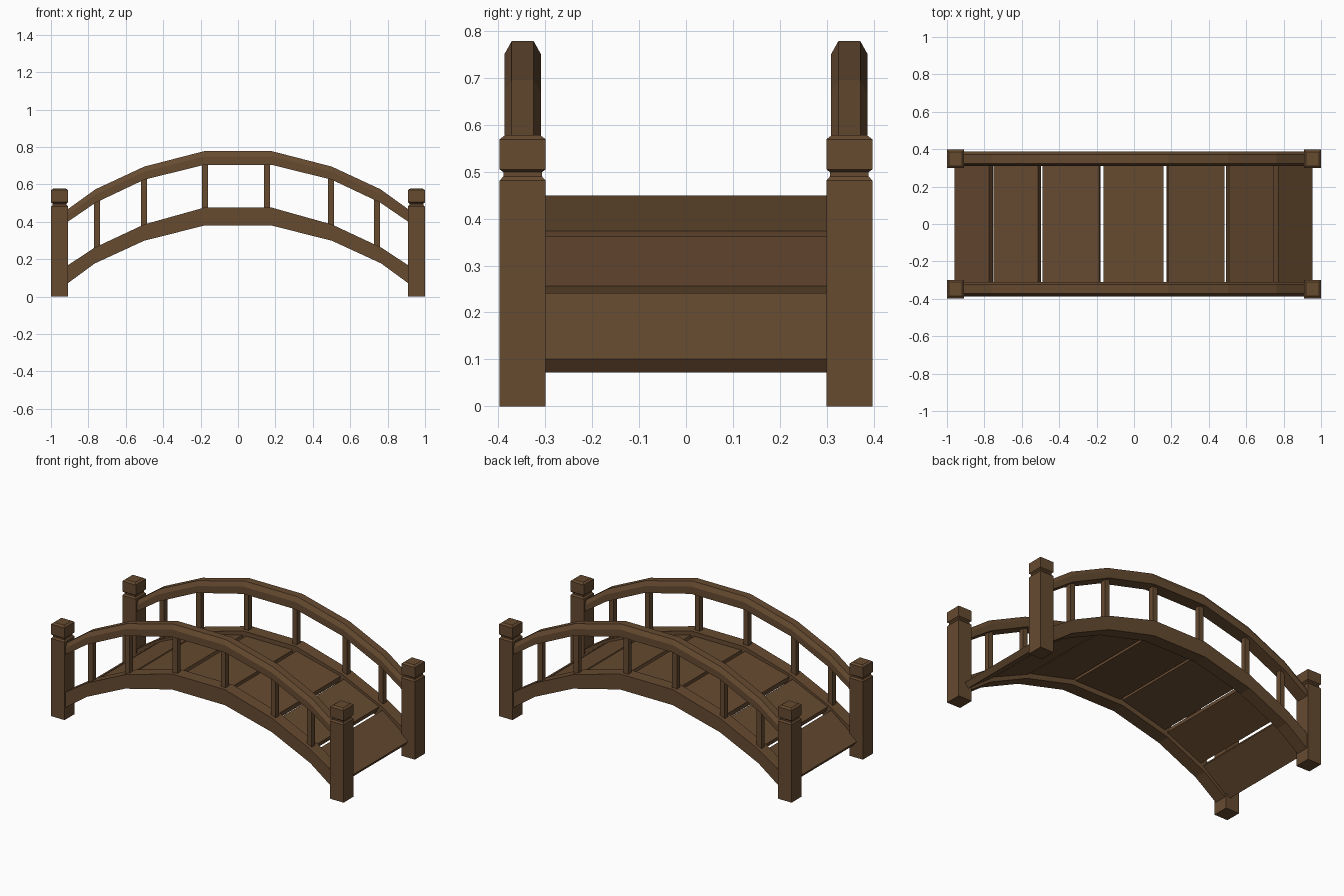
import bpy, bmesh
from mathutils import Vector

if "Cube" in bpy.data.objects:
    bpy.data.objects.remove(bpy.data.objects["Cube"])

wood = bpy.data.materials.new("brown wood")
wood.diffuse_color = (0.133, 0.069, 0.030, 1)
wood.use_nodes = True
wood.node_tree.nodes["Principled BSDF"].inputs["Base Color"].default_value = wood.diffuse_color


def loft(name, rings):
    """Closed solid through a list of matching cross-sections, flat shaded."""
    bm = bmesh.new()
    vs = [[bm.verts.new(p) for p in ring] for ring in rings]
    n = len(rings[0])
    for a, b in zip(vs, vs[1:]):
        for i in range(n):
            j = (i + 1) % n
            bm.faces.new((a[i], a[j], b[j], b[i]))
    bm.faces.new(vs[0])
    bm.faces.new(vs[-1])
    bmesh.ops.recalc_face_normals(bm, faces=bm.faces)
    me = bpy.data.meshes.new(name)
    bm.to_mesh(me)
    bm.free()
    me.materials.append(wood)
    ob = bpy.data.objects.new(name, me)
    bpy.context.collection.objects.link(ob)
    return ob


def rect(x, y, z, hx, hy):
    return [(x - hx, y - hy, z), (x + hx, y - hy, z),
            (x + hx, y + hy, z), (x - hx, y + hy, z)]


def mirrored(pts):
    """Half arch (centre outwards) to full arch, left to right."""
    return [(-p[0],) + p[1:] for p in reversed(pts)] + pts


Y = 0.348

# half arches as (x, bottom z, top z)
stringer_arch = mirrored([(0.181, 0.380, 0.476), (0.502, 0.299, 0.386),
                          (0.765, 0.178, 0.263), (0.94, 0.050, 0.148)])
rail_arch = mirrored([(0.181, 0.705, 0.778), (0.502, 0.625, 0.695),
                      (0.762, 0.502, 0.574), (0.94, 0.380, 0.446)])
# end post profile as (z, inset)
post_profile = [(0, 0), (0.481, 0), (0.490, 0.008), (0.499, 0.008),
                (0.505, 0), (0.569, 0), (0.578, 0.012)]
balusters = [(-0.754, 0.22, 0.54), (-0.503, 0.34, 0.66), (-0.176, 0.43, 0.74),
             (0.155, 0.43, 0.74), (0.497, 0.34, 0.66), (0.743, 0.22, 0.54)]

for side, s in (("front", -1), ("back", 1)):
    y = s * Y
    # arched side beam
    loft(side + "_side_beam",
         [[(x, y - 0.039, b), (x, y + 0.039, b), (x, y + 0.039, t), (x, y - 0.039, t)]
          for x, b, t in stringer_arch])
    # arched handrail with chamfered top edges
    loft(side + "_handrail",
         [[(x, y - 0.039, b), (x, y + 0.039, b), (x, y + 0.039, t - 0.028),
           (x, y + 0.0235, t), (x, y - 0.0235, t), (x, y - 0.039, t - 0.028)]
          for x, b, t in rail_arch])
    # end posts with grooved neck and cap
    for end, e in (("left", -1), ("right", 1)):
        loft(f"{side}_{end}_post",
             [rect(e * 0.954, y, z, 0.046 - i, 0.049 - i) for z, i in post_profile])
    # balusters
    for k, (x, z0, z1) in enumerate(balusters):
        loft(f"{side}_baluster_{k + 1}",
             [rect(x, y, z0, 0.016, 0.016), rect(x, y, z1, 0.016, 0.016)])


# deck planks: square-ended boards given by their top edge line
def plank(name, x0, z0, x1, z1, thick=0.037, half=0.312):
    a, b = Vector((x0, 0, z0)), Vector((x1, 0, z1))
    d = (b - a).normalized()
    down = Vector((d.z, 0, -d.x)) * thick
    w = Vector((0, half, 0))
    loft(name, [[p - w, p + w, p + w + down, p - w + down] for p in (a, b)])


plank("deck_plank_centre", -0.162, 0.449, 0.158, 0.449)
for k, (x0, z0, x1, z1) in enumerate([(0.183, 0.449, 0.485, 0.374),
                                      (0.508, 0.362, 0.748, 0.256),
                                      (0.772, 0.241, 0.955, 0.101)]):
    plank(f"deck_plank_right_{k + 1}", x0, z0, x1, z1)
    plank(f"deck_plank_left_{k + 1}", -x1 - 0.004, z1, -x0 - 0.004, z0)
